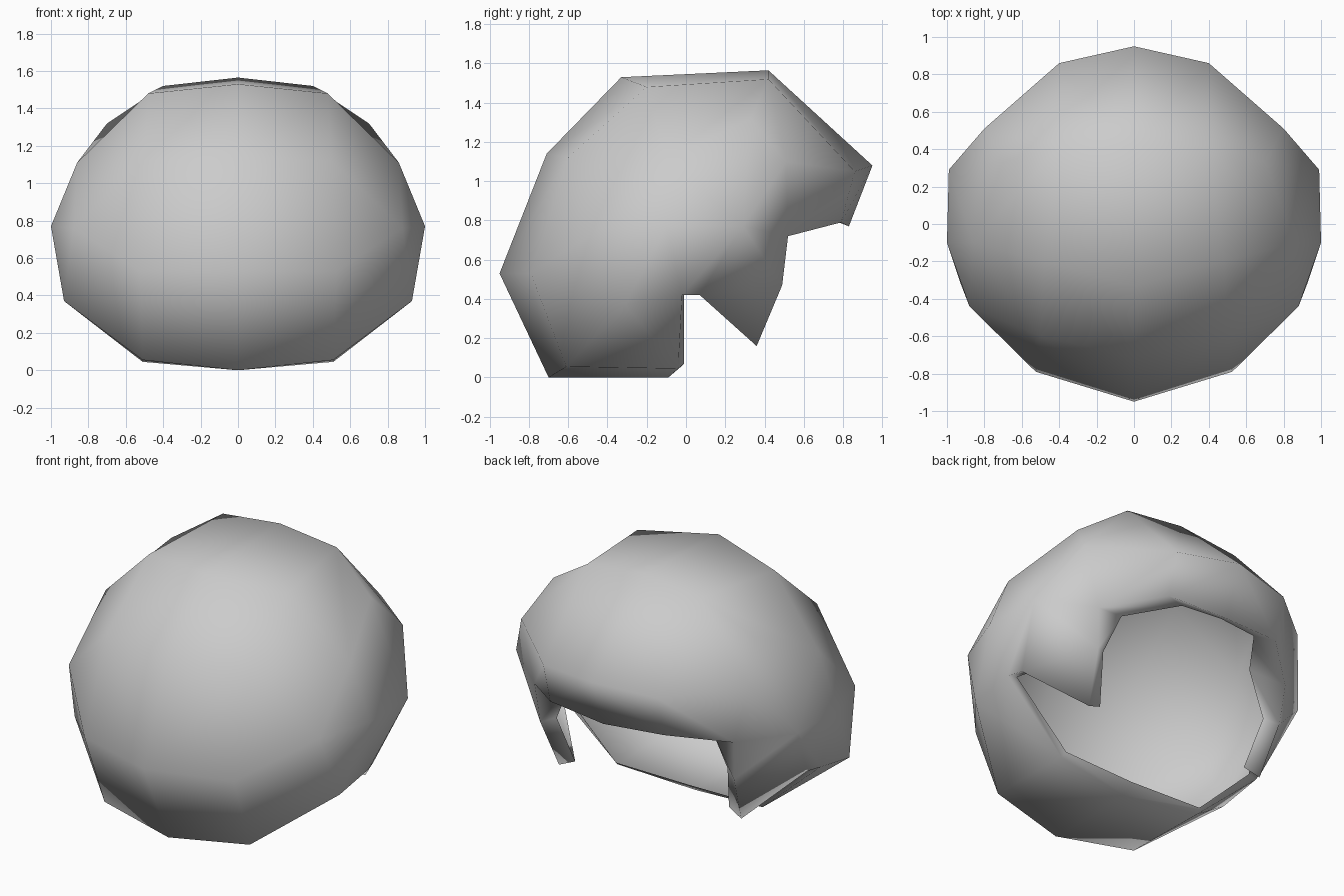
import bpy, bmesh

if "Cube" in bpy.data.objects:
    bpy.data.objects.remove(bpy.data.objects["Cube"])

# Half cross-sections running from the nape rim over the crown to the fringe
centre = [(0, -.09, 0), (0, -.70, 0), (0, -.95, .53), (0, -.71, 1.14),
          (0, -.33, 1.53), (0, .42, 1.565), (0, .95, 1.08), (0, .83, .77)]
middle = [(.51, -.04, .045), (.51, -.61, .055), (.525, -.79, .53), (.50, -.60, 1.12),
          (.48, -.20, 1.48), (.40, .42, 1.52), (.40, .86, 1.05), (.40, .79, .79)]
# Temple points, widest points, notch, and pointed side lock
c0, c1, c2, c3, c5, c6, c7 = [(.93, -.02, .42), (.93, -.31, .37), (.88, -.44, .76),
    (.86, -.10, 1.11), (.70, .33, 1.32), (.80, .51, 1.10), (.70, .52, .72)]
side = [(1, -.10, .77), (.99, .29, .77), (.90, .07, .42), (.64, .36, .16), (.68, .49, .47)]

bm = bmesh.new()
a, b, c, s = [[bm.verts.new(p) for p in pts] for pts in
              (centre, middle, (c0, c1, c2, c3, c5, c6, c7), side)]
c0, c1, c2, c3, c5, c6, c7 = c
s1, s2, notch, tip, front = s

# Central dome strip
for i in range(7):
    bm.faces.new((a[i], b[i], b[i + 1], a[i + 1]))

# Temples, side panels and side lock
for f in ((b[0], c0, c1, b[1]), (b[1], c1, b[2]), (c1, c2, b[2]), (b[2], c2, b[3]),
          (c2, c3, b[3]), (b[3], c3, b[4]), (b[4], c3, b[5]), (c3, c5, b[5]),
          (b[5], c5, c6, b[6]), (b[6], c6, c7, b[7]),
          (c1, s1, c2), (c0, s1, c1), (c2, s1, c3), (c3, s1, s2), (c3, s2, c5),
          (c5, s2, c6), (c6, s2, c7), (c0, notch, s2, s1),
          (notch, tip, front, s2), (s2, front, c7)):
    bm.faces.new(f)

# Thin lip turned inward round the opening
rim = [a[0], b[0], c0, notch, tip, front, c7, b[7], a[7]]
lip = [bm.verts.new(p) for p in
       [(0, -.02, .06), (.50, -.01, .07), (.87, -.01, .43), (.82, .07, .45), (.54, .34, .20),
        (.60, .44, .50), (.48, .46, .77), (.27, .75, .79), (0, .78, .79)]]
for i in range(len(rim) - 1):
    bm.faces.new((rim[i], rim[i + 1], lip[i + 1], lip[i]))
bmesh.ops.recalc_face_normals(bm, faces=bm.faces[:])
crown = next(f for f in a[5].link_faces)
if crown.normal.z < 0:
    bmesh.ops.reverse_faces(bm, faces=bm.faces[:])
for f in bm.faces:
    f.smooth = True

mesh = bpy.data.meshes.new("hair_shell")
bm.to_mesh(mesh)
bm.free()
hair = bpy.data.objects.new("hair_shell", mesh)
bpy.context.collection.objects.link(hair)
mirror = hair.modifiers.new("mirror", 'MIRROR')
mirror.use_axis[0] = True
mirror.merge_threshold = .001
